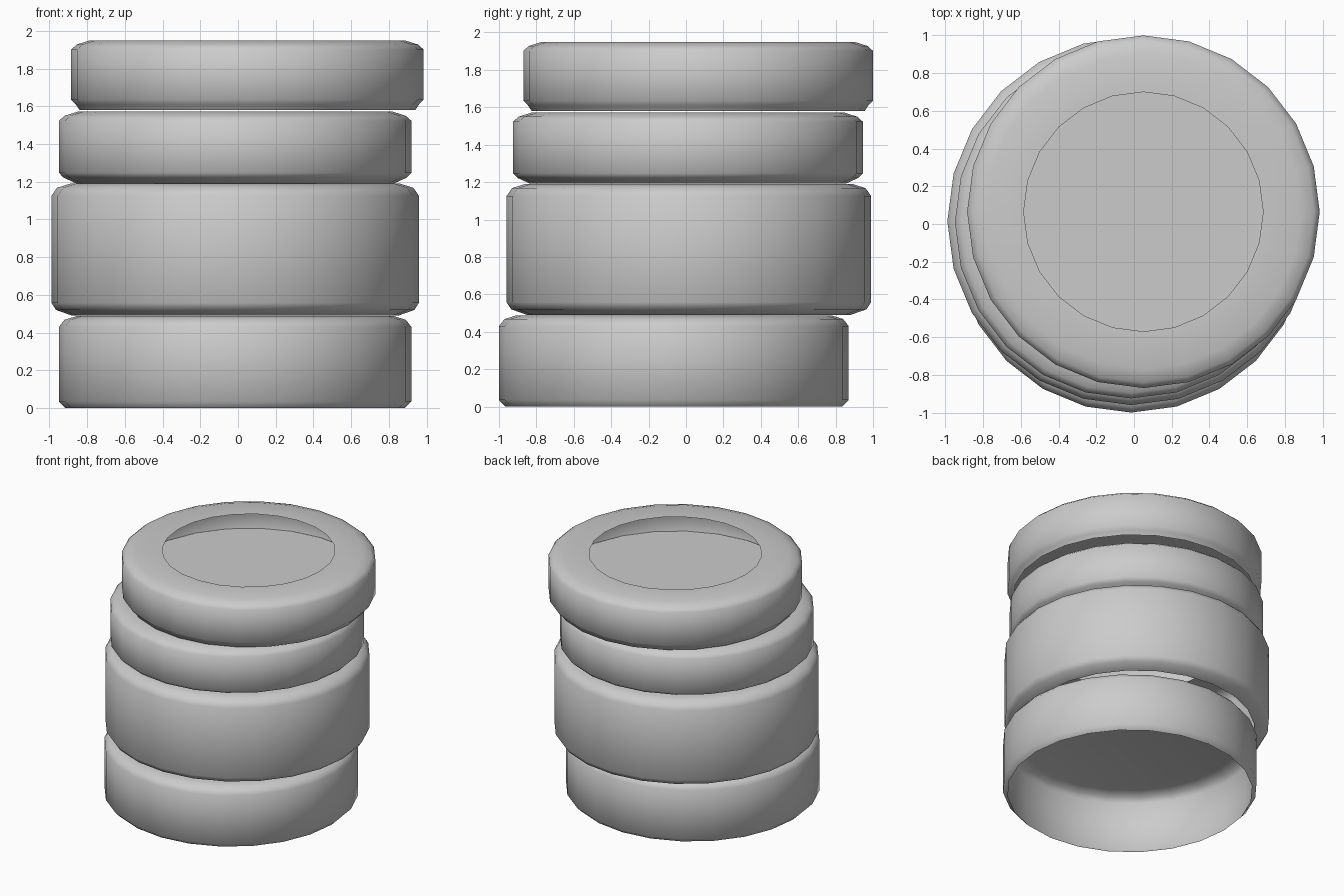
import bpy, bmesh, math

cube = bpy.data.objects.get("Cube")
if cube:
    bpy.data.objects.remove(cube, do_unlink=True)

grey = bpy.data.materials.new("rubber_grey")
grey.use_nodes = True
colour = (0.6, 0.6, 0.6, 1)
grey.diffuse_color = colour
grey.node_tree.nodes["Principled BSDF"].inputs["Base Color"].default_value = colour

SIDES = 24
HOLE = 0.635


def lathe(name, centre, profile, cap=False):
    """Turn a (radius, height) profile about z; optionally close its last ring."""
    bm = bmesh.new()
    rings = []
    for r, z in profile:
        rings.append([bm.verts.new((r * math.cos(i * math.tau / SIDES),
                                    r * math.sin(i * math.tau / SIDES), z))
                      for i in range(SIDES)])
    for low, high in zip(rings, rings[1:]):
        for i in range(SIDES):
            j = (i + 1) % SIDES
            bm.faces.new((low[i], low[j], high[j], high[i]))
    if cap:
        bm.faces.new(rings[-1])
    for f in bm.faces:
        f.smooth = True
    mesh = bpy.data.meshes.new(name)
    bm.to_mesh(mesh)
    bm.free()
    mesh.materials.append(grey)
    obj = bpy.data.objects.new(name, mesh)
    obj.location = (*centre, 0)
    bpy.context.collection.objects.link(obj)
    return obj


def tyre(name, centre, r, z0, z1, lip, inner, cap=False):
    """Thin tyre shell: open below, rounded shoulders, flat top ring."""
    h = z1 - z0
    lower = [(r - lip, z0), (r - 0.025, z0 + 0.03), (r, z0 + 0.04 + 0.04 * h)]
    upper = [(r, z1 - 0.03 - 0.05 * h), (r - 0.03, z1 - 0.022),
             (r - 0.1, z1), (inner, z1)]
    return lathe(name, centre, lower + upper, cap)


# Stack of four slightly shifted tyres
lathe("bottom_tyre", (-0.015, -0.065),
      [(0.9, 0), (0.935, 0.035), (0.935, 0.43), (0.905, 0.468), (0.84, 0.488)], cap=True)
tyre("wide_tyre", (-0.015, 0.015), 0.975, 0.49, 1.19, 0.11, HOLE)
tyre("third_tyre", (-0.015, 0.01), 0.935, 1.192, 1.572, 0.09, HOLE)
tyre("top_tyre", (0.05, 0.065), 0.935, 1.58, 1.95, 0.045, HOLE)

# Floor closing the hollow of the top tyre
lathe("top_tyre_floor", (0.05, 0.065), [(0.925, 1.7)], cap=True)
